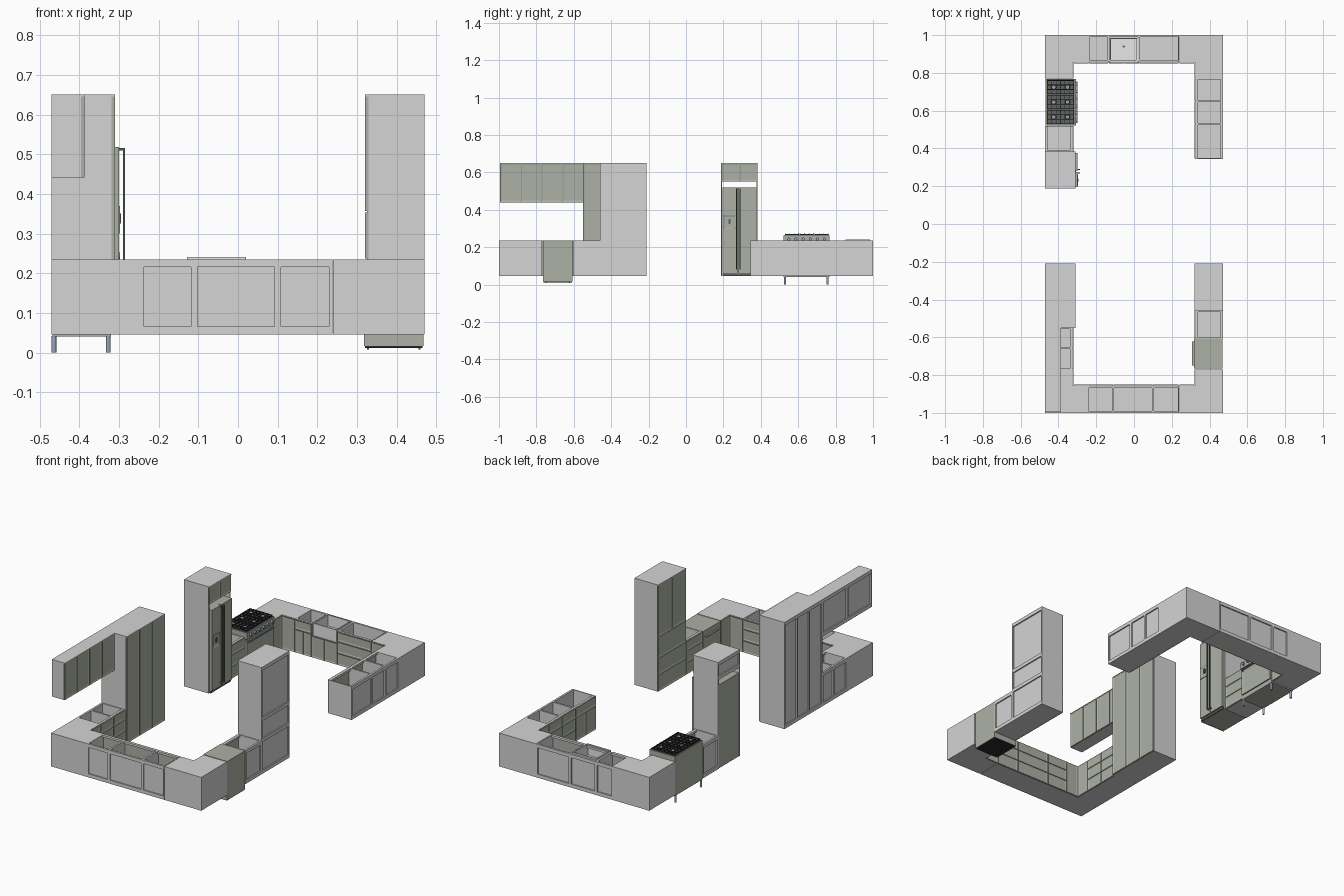
import bpy
import bmesh
from mathutils import Matrix, Vector

cube = bpy.data.objects.get("Cube")
if cube:
    bpy.data.objects.remove(cube)

COLOURS = {
    "cabinet_grey": (0.66, 0.66, 0.66),
    "front_green_grey": (0.42, 0.44, 0.38),
    "grate_black": (0.02, 0.022, 0.025),
    "leg_blue_grey": (0.32, 0.36, 0.50),
    "sink_white": (0.80, 0.80, 0.80),
    "trim_dark_grey": (0.12, 0.125, 0.11),
}
GREY, GREEN, BLACK, BLUE, WHITE, DARK = range(6)
materials = []
for mat_name, rgb in COLOURS.items():
    m = bpy.data.materials.new(mat_name)
    m.use_nodes = True
    m.diffuse_color = (*rgb, 1)
    m.node_tree.nodes["Principled BSDF"].inputs["Base Color"].default_value = (*rgb, 1)
    materials.append(m)

# Each wall maps (along, depth from the back) to x, y; the vector is the front direction
WALLS = {
    "left": (lambda u, d: (d - 0.47, u), Vector((1, 0, 0))),
    "right": (lambda u, d: (0.47 - d, u), Vector((-1, 0, 0))),
    "front": (lambda u, d: (u, d - 1), Vector((0, 1, 0))),
    "back": (lambda u, d: (u, 1 - d), Vector((0, -1, 0))),
}
LOW, TOP, DEPTH, WALL = 0.046, 0.235, 0.15, 0.005
parts = {}


def mesh_of(part):
    return parts.setdefault(part, bmesh.new())


def box(part, mat, wall, u, d, z, inset=0.0):
    """Box on a wall; an inset presses a panel into its front face."""
    bm = mesh_of(part)
    place, facing = WALLS[wall]
    a = Vector((*place(u[0], d[0]), z[0]))
    b = Vector((*place(u[1], d[1]), z[1]))
    size = Vector([abs(c) for c in b - a])
    made = bmesh.ops.create_cube(bm, size=1, matrix=Matrix.Translation((a + b) / 2) @ Matrix.Diagonal((*size, 1)))
    faces = {f for v in made["verts"] for f in v.link_faces}
    for f in faces:
        f.material_index = mat
        f.normal_update()
    if inset:
        door = [f for f in faces if f.normal.dot(facing) > 0.9]
        bmesh.ops.inset_individual(bm, faces=door, thickness=inset, depth=-0.003)


def cylinder(part, mat, centre, radius, height, axis="Z", sides=12):
    bm = mesh_of(part)
    turn = Matrix.Rotation(1.5708, 4, "Y") if axis == "X" else Matrix()
    made = bmesh.ops.create_cone(bm, cap_ends=True, segments=sides, radius1=radius, radius2=radius,
                                 depth=height, matrix=Matrix.Translation(centre) @ turn)
    for f in {f for v in made["verts"] for f in v.link_faces}:
        f.material_index = mat


def fronts(part, wall, u, depth, rows):
    """Rows of doors or drawers: (bottom, top, columns)."""
    box(part, GREEN, wall, u, (depth - 0.009, depth - 0.005), (rows[0][0], rows[-1][1]))
    for z0, z1, cols in rows:
        w = (u[1] - u[0]) / cols
        for i in range(cols):
            a = u[0] + i * w
            box(part, GREEN, wall, (a + 0.0015, a + w - 0.0015), (depth - 0.005, depth),
                (z0 + 0.0015, z1 - 0.0015), inset=0.01)


def cabinet(part, wall, u, rows, depth=DEPTH, z=(LOW, TOP), closed=False, splits=(), backs=1):
    """Carcass with a framed recessed back, open or closed on top."""
    inner = depth - 0.009
    for a in (u[0], u[1] - WALL):
        box(part, GREY, wall, (a, a + WALL), (0, inner), z)
    box(part, GREY, wall, u, (0, inner), (z[0], z[0] + WALL))
    if closed:
        box(part, GREY, wall, u, (0, depth), (z[1] - WALL, z[1]))
    else:
        box(part, GREY, wall, u, (inner - 0.01, inner), (z[1] - 0.012, z[1]))
    box(part, GREY, wall, u, (0.007, 0.011), z)
    for rail in (z[0] + 0.01, z[1] - 0.01, *splits):
        box(part, GREY, wall, u, (0, 0.007), (rail - 0.01, rail + 0.01))
    for i in range(backs + 1):
        mid = u[0] + 0.004 + (u[1] - u[0] - 0.008) * i / backs
        box(part, GREY, wall, (mid - 0.004, mid + 0.004), (0, 0.007), z)
    fronts(part, wall, u, depth, rows)


DRAWERS = [(LOW, 0.115, 1), (0.115, 0.18, 1), (0.18, TOP, 1)]
DOORS = [(LOW, 0.18, 2), (0.18, TOP, 1)]

# Base cabinets
cabinet("front_base_right", "front", (-0.245, -0.11), DRAWERS)
cabinet("front_base_middle", "front", (-0.11, 0.10), DRAWERS)
cabinet("front_base_left", "front", (0.10, 0.238), DRAWERS)
cabinet("side_base_a", "left", (-0.77, -0.655), DRAWERS)
cabinet("side_base_b", "left", (-0.655, -0.55), DRAWERS)
cabinet("dishwasher_side_base", "right", (-0.605, -0.46), DRAWERS)
cabinet("back_base_right", "back", (-0.24, -0.135), DOORS)
cabinet("sink_base", "back", (-0.135, 0.027), [(LOW, 0.17, 2)], z=(LOW, TOP))
cabinet("back_base_left", "back", (0.027, 0.238), DRAWERS)
cabinet("peninsula_base_a", "right", (0.345, 0.53), DOORS)
cabinet("peninsula_base_b", "right", (0.53, 0.65), DRAWERS)
cabinet("peninsula_base_c", "right", (0.65, 0.77), DRAWERS)
cabinet("range_side_base", "left", (0.383, 0.52), DRAWERS)

# Tall and wall cabinets
cabinet("pantry", "left", (-0.55, -0.21), [(LOW, 0.65, 3)], 0.16, (LOW, 0.65), True, backs=3)
cabinet("oven_tower", "right", (-0.46, -0.21),
        [(LOW, 0.14, 1), (0.14, TOP, 1), (TOP, 0.355, 1), (0.355, 0.65, 2)],
        DEPTH, (LOW, 0.65), True, splits=(0.235, 0.355))
for n, u in enumerate([(-0.995, -0.775), (-0.775, -0.55)]):
    cabinet(f"wall_cabinet_{n + 1}", "left", u, [(0.44, 0.65, 2)], 0.083, (0.44, 0.65), True)
cabinet("fridge_top_cabinet", "left", (0.188, 0.383), [(0.55, 0.65, 2)], 0.16, (0.55, 0.65), True)
for a in (0.188, 0.378):
    box("fridge_side_panels", GREY, "left", (a, a + WALL), (0, 0.155), (LOW, 0.65))


# L-shaped corner cabinets, green-grey on the faces that look into the room
def corner(name, sx, sy):
    bm = mesh_of(name)
    outline = [(0.47, 1), (0.24, 1), (0.24, 0.855), (0.325, 0.855), (0.325, 0.77), (0.47, 0.77)]
    base = bm.faces.new([bm.verts.new((sx * x, sy * y, LOW)) for x, y in outline])
    made = bmesh.ops.extrude_face_region(bm, geom=[base])
    for v in made["geom"]:
        if isinstance(v, bmesh.types.BMVert):
            v.co.z = TOP
    bmesh.ops.recalc_face_normals(bm, faces=bm.faces)
    for f in bm.faces:
        c = f.calc_center_median()
        if abs(f.normal.z) < 0.5 and abs(c.x) < 0.4 and 0.78 < abs(c.y) < 0.9:
            f.material_index = GREEN
    side, end = ("left" if sx < 0 else "right"), ("front" if sy < 0 else "back")
    fronts(name, end, sorted((sx * 0.24, sx * 0.32)), DEPTH, [(LOW, TOP, 1)])
    fronts(name, side, sorted((sy * 0.85, sy * 0.77)), DEPTH, [(LOW, TOP, 1)])


for sx, s_name in ((-1, "right"), (1, "left")):
    for sy, e_name in ((-1, "front"), (1, "back")):
        corner(f"corner_{e_name}_{s_name}", sx, sy)

# Apron sink with an open basin
su, sd, sz = (-0.128, 0.02), (0.015, 0.147), (0.172, 0.241)
box("sink", WHITE, "back", su, sd, (sz[0], sz[0] + 0.006))
for a in (su[0], su[1] - 0.006):
    box("sink", WHITE, "back", (a, a + 0.006), sd, sz)
for a in (sd[0], sd[1] - 0.006):
    box("sink", WHITE, "back", su, (a, a + 0.006), sz)
cylinder("sink_drain", DARK, (-0.054, 0.94, 0.179), 0.006, 0.003)

# Dishwasher
box("dishwasher", GREEN, "right", (-0.765, -0.607), (0.002, 0.152), (0.016, TOP))
box("dishwasher_base", BLACK, "right", (-0.763, -0.609), (0.005, 0.15), (0.012, 0.016))
box("dishwasher_handle", GREEN, "right", (-0.75, -0.622), (0.155, 0.164), (0.2, 0.206))
for a in (-0.75, -0.626):
    box("dishwasher_handle", GREEN, "right", (a, a + 0.004), (0.15, 0.158), (0.2, 0.206))
    for d in (0.01, 0.14):
        box("dishwasher_feet", DARK, "right", (a, a + 0.005), (d, d + 0.005), (0.008, 0.012))

# Fridge with two doors, dispenser, grille and handles
box("fridge", GREEN, "left", (0.195, 0.376), (0.003, 0.155), (LOW, 0.518))
for u in ((0.195, 0.276), (0.28, 0.376)):
    box("fridge_doors", GREEN, "left", u, (0.155, 0.17), (0.06, 0.518))
box("fridge_grille", DARK, "left", (0.195, 0.376), (0.155, 0.163), (LOW, 0.058))
box("fridge_dispenser", GREEN, "left", (0.2, 0.262), (0.17, 0.173), (0.3, 0.37), inset=0.008)
box("dispenser_lever", DARK, "left", (0.226, 0.238), (0.17, 0.175), (0.325, 0.35))
for a in (0.267, 0.285):
    box("fridge_handles", DARK, "left", (a, a + 0.006), (0.18, 0.185), (0.08, 0.515))
    for z in (0.08, 0.509):
        box("fridge_handles", DARK, "left", (a, a + 0.006), (0.168, 0.182), (z, z + 0.006))

# Range body, oven door and control panel
box("range_body", GREEN, "left", (0.522, 0.768), (0.002, 0.15), (0.04, 0.262))
box("oven_door", GREEN, "left", (0.526, 0.764), (0.15, 0.157), (0.065, 0.215), inset=0.03)
box("control_panel", GREEN, "left", (0.522, 0.768), (0.15, 0.162), (0.225, 0.262))
box("oven_handle", BLUE, "left", (0.535, 0.755), (0.165, 0.17), (0.205, 0.21))
for u in (0.535, 0.75):
    box("oven_handle", BLUE, "left", (u, u + 0.005), (0.155, 0.167), (0.205, 0.21))
for i in range(6):
    cylinder("range_knobs", BLUE, (-0.304, 0.55 + i * 0.038, 0.244), 0.008, 0.012, "X")
for x in (-0.464, -0.327):
    for y in (0.529, 0.756):
        cylinder("range_legs", BLUE, (x, y, 0.021), 0.006, 0.042)

# Cooktop: three grates over six burners
box("cooktop", DARK, "left", (0.526, 0.764), (0.006, 0.156), (0.261, 0.264))
for g in range(3):
    y0 = 0.529 + g * 0.079
    for k in range(4):
        y = y0 + k * 0.0237
        box("grates", BLACK, "left", (y, y + 0.004), (0.01, 0.152), (0.267, 0.272))
    for k in range(7):
        d = 0.01 + k * 0.023
        box("grates", BLACK, "left", (y0, y0 + 0.075), (d, d + 0.004), (0.264, 0.271))
    for x in (-0.425, -0.352):
        cylinder("burners", BLACK, (x, y0 + 0.0375, 0.266), 0.017, 0.006, sides=16)
        cylinder("burner_caps", BLUE, (x, y0 + 0.0375, 0.269), 0.009, 0.004, sides=16)

# Turn the collected parts into objects
for name, bm in parts.items():
    mesh = bpy.data.meshes.new(name)
    bm.to_mesh(mesh)
    bm.free()
    for m in materials:
        mesh.materials.append(m)
    bpy.context.scene.collection.objects.link(bpy.data.objects.new(name, mesh))
